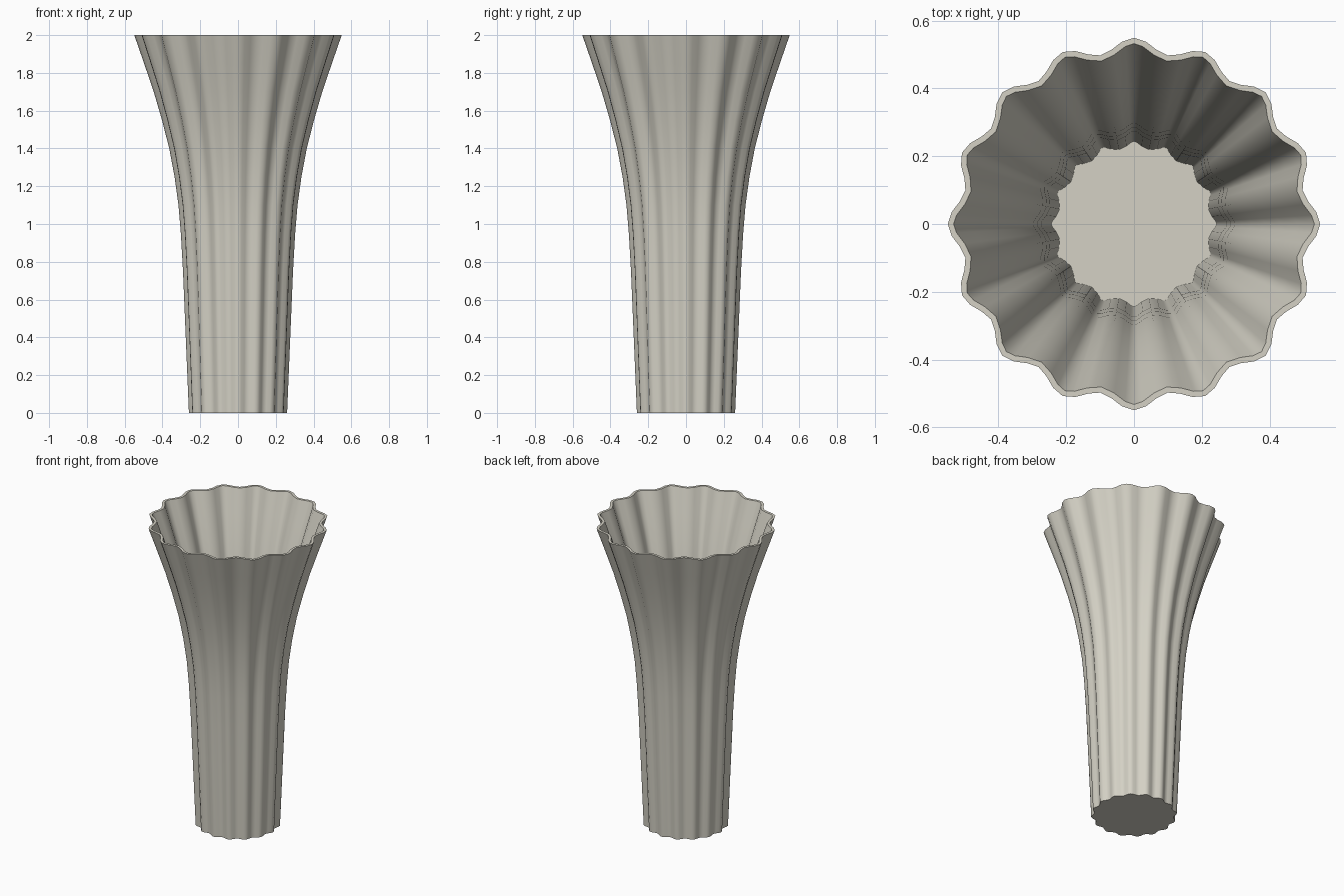
import bpy, bmesh, math

cube = bpy.data.objects.get("Cube")
if cube:
    bpy.data.objects.remove(cube, do_unlink=True)

LOBES, SEGMENTS = 16, 96
FLUTE = 0.04        # flute depth relative to the radius
WALL = 0.017        # wall and floor thickness

# Mean radius up the height: (z, radius)
PROFILE = [(0, .25), (.25, .26), (.5, .27), (.75, .28), (.95, .291), (1.1, .303),
           (1.25, .323), (1.4, .35), (1.55, .387), (1.7, .429), (1.85, .478), (2, .528)]


def mean_radius(z):
    for (z0, r0), (z1, r1) in zip(PROFILE, PROFILE[1:]):
        if z <= z1:
            return r0 + (r1 - r0) * (z - z0) / (z1 - z0)
    return PROFILE[-1][1]


def fluted_ring(bm, z, inset):
    """One scalloped ring, moved inward along its own normal by inset."""
    ring = []
    radius = mean_radius(z)
    for i in range(SEGMENTS):
        a = 2 * math.pi * i / SEGMENTS
        r = radius * (1 + FLUTE * math.cos(LOBES * a))
        slope = -radius * FLUTE * LOBES * math.sin(LOBES * a)
        length = math.hypot(r, slope)
        out = r - inset * r / length           # radial part
        side = inset * slope / length          # tangential part
        ring.append(bm.verts.new((out * math.cos(a) - side * math.sin(a),
                                  out * math.sin(a) + side * math.cos(a), z)))
    return ring


def cap(bm, ring, z):
    """Close a ring with a fan of triangles."""
    centre = bm.verts.new((0, 0, z))
    for i in range(SEGMENTS):
        bm.faces.new((ring[i], ring[(i + 1) % SEGMENTS], centre))


bm = bmesh.new()
# Outer wall going up, then inner wall going down to the floor
rings = [fluted_ring(bm, z, 0) for z, _ in PROFILE]
rings += [fluted_ring(bm, max(z, WALL), WALL) for z, _ in reversed(PROFILE)]
for low, high in zip(rings, rings[1:]):
    for i in range(SEGMENTS):
        j = (i + 1) % SEGMENTS
        bm.faces.new((low[i], low[j], high[j], high[i]))
cap(bm, rings[0], 0)
cap(bm, rings[-1], WALL)
bmesh.ops.recalc_face_normals(bm, faces=bm.faces)

mesh = bpy.data.meshes.new("fluted_vase")
bm.to_mesh(mesh)
bm.free()
vase = bpy.data.objects.new("fluted_vase", mesh)
bpy.context.collection.objects.link(vase)

# Warm pale ceramic
colour = (0.66, 0.64, 0.56, 1)
ceramic = bpy.data.materials.new("warm pale ceramic")
ceramic.use_nodes = True
ceramic.diffuse_color = colour
ceramic.node_tree.nodes["Principled BSDF"].inputs["Base Color"].default_value = colour
mesh.materials.append(ceramic)

# Smooth walls with crisp rim and foot
bpy.ops.object.select_all(action='DESELECT')
vase.select_set(True)
bpy.context.view_layer.objects.active = vase
bpy.ops.object.shade_smooth_by_angle(angle=math.radians(50))
